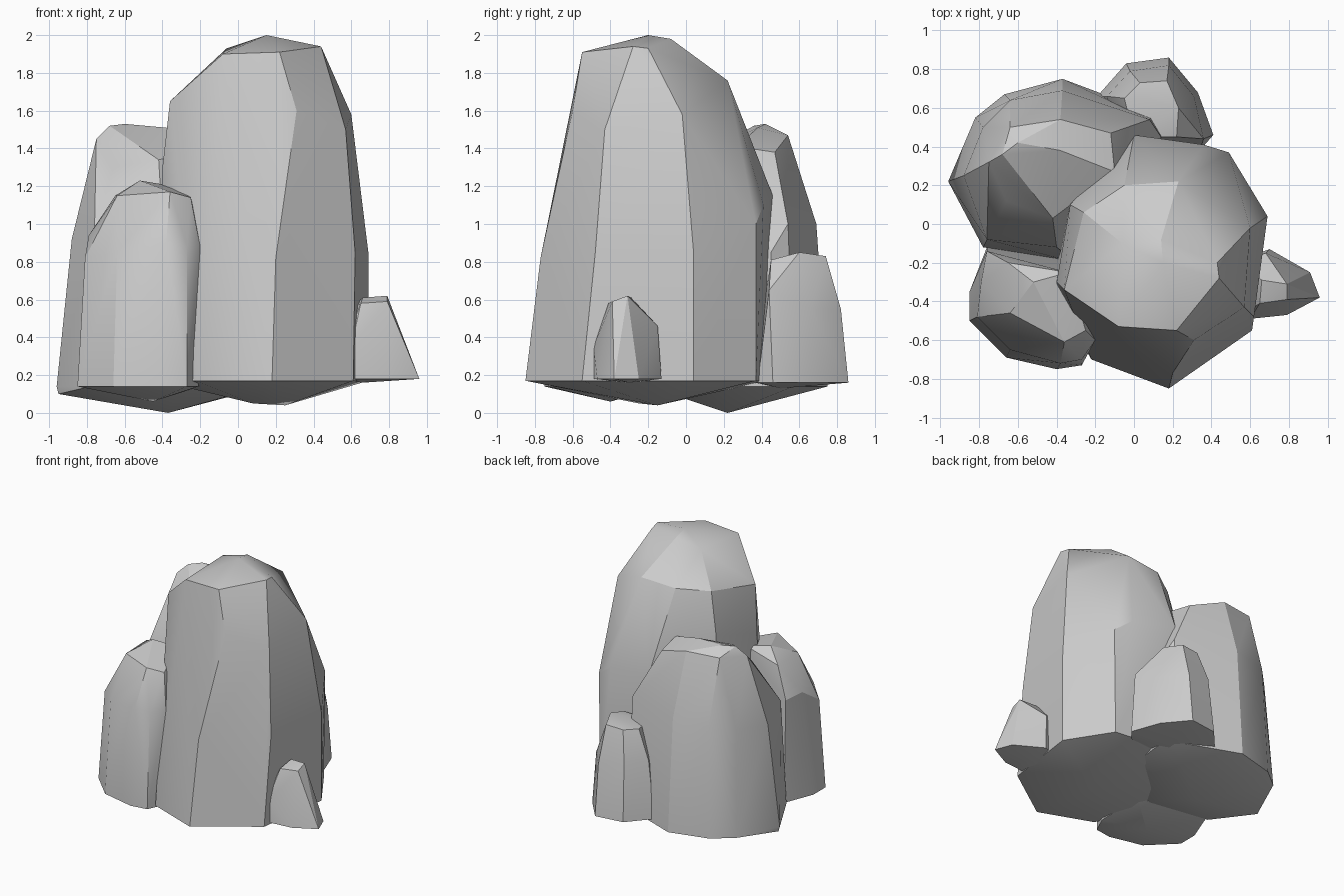
import bpy, bmesh
from math import radians


def rock(name, base_z, outline, belly, shoulder, crown):
    """Faceted boulder: hull of a ground outline, belly points under it, shoulder and crown corners."""
    bm = bmesh.new()
    for p in [(x, y, base_z) for x, y in outline] + belly + shoulder + crown:
        bm.verts.new(p)
    res = bmesh.ops.convex_hull(bm, input=bm.verts[:])
    junk = {v for v in res["geom_interior"] + res["geom_unused"]
            if isinstance(v, bmesh.types.BMVert)}
    bmesh.ops.delete(bm, geom=list(junk), context='VERTS')
    # merge nearly coplanar triangles into broad facets
    bmesh.ops.dissolve_limit(bm, angle_limit=radians(4), verts=bm.verts[:], edges=bm.edges[:])
    bmesh.ops.recalc_face_normals(bm, faces=bm.faces[:])
    me = bpy.data.meshes.new(name)
    bm.to_mesh(me)
    bm.free()
    ob = bpy.data.objects.new(name, me)
    bpy.context.collection.objects.link(ob)
    bpy.context.view_layer.objects.active = ob
    ob.select_set(True)
    bpy.ops.object.shade_smooth_by_angle(angle=radians(24))
    ob.select_set(False)


# Tall central rock
rock("main_rock", 0.17,
     [(0.18, -0.85), (0.61, -0.55), (0.69, 0.04), (0.48, 0.37), (0.0, 0.43),
      (-0.34, 0.15), (-0.42, -0.35), (-0.22, -0.70)],
     [(0.08, -0.25, 0.05), (0.25, -0.15, 0.04)],
     [(0.20, -0.77, 0.82), (0.62, -0.48, 0.85), (0.69, 0.04, 0.85), (0.49, 0.37, 1.0),
      (0.36, 0.41, 1.1), (0.0, 0.46, 1.15), (-0.33, 0.1, 1.4), (-0.40, -0.3, 1.3)],
     [(0.31, -0.60, 1.6), (0.57, -0.43, 1.5), (0.60, -0.02, 1.58), (0.23, 0.22, 1.76),
      (-0.05, 0.20, 1.74), (-0.26, 0.06, 1.72), (-0.36, -0.34, 1.65), (-0.08, -0.53, 1.90),
      (0.22, -0.55, 1.91), (0.44, -0.28, 1.94), (0.43, -0.2, 1.93), (0.15, -0.2, 2.0),
      (0.14, -0.08, 1.98), (-0.06, -0.1, 1.93)])

# Broad rock at back left
rock("back_left_rock", 0.14,
     [(-0.96, 0.22), (-0.78, -0.12), (-0.3, -0.2), (0.13, 0.2), (0.16, 0.45),
      (0.11, 0.57), (-0.37, 0.75), (-0.67, 0.67), (-0.82, 0.55)],
     [(-0.37, 0.22, 0.0), (-0.95, 0.22, 0.10)],
     [(-0.88, 0.25, 0.92), (-0.76, -0.08, 0.95), (-0.4, -0.12, 1.0), (0.14, 0.45, 0.85),
      (0.08, 0.54, 1.0), (-0.37, 0.69, 1.0), (-0.64, 0.64, 0.98), (-0.78, 0.5, 0.95)],
     [(-0.75, 0.32, 1.45), (-0.66, 0.12, 1.3), (-0.42, 0.03, 1.34), (-0.1, 0.27, 1.41),
      (-0.12, 0.47, 1.38), (-0.38, 0.54, 1.47), (-0.64, 0.5, 1.47), (-0.68, 0.36, 1.52),
      (-0.60, 0.42, 1.53), (-0.38, 0.38, 1.51)])

# Medium rock at front left
rock("front_left_rock", 0.14,
     [(-0.85, -0.35), (-0.85, -0.50), (-0.66, -0.69), (-0.40, -0.75), (-0.27, -0.73),
      (-0.21, -0.6), (-0.2, -0.2), (-0.76, -0.12)],
     [(-0.45, -0.4, 0.06)],
     [(-0.81, -0.48, 0.82), (-0.64, -0.65, 0.85), (-0.38, -0.72, 0.9), (-0.27, -0.70, 0.88),
      (-0.20, -0.60, 0.88), (-0.2, -0.25, 0.95), (-0.76, -0.14, 0.93), (-0.79, -0.3, 0.94)],
     [(-0.65, -0.2, 1.15), (-0.64, -0.46, 1.15), (-0.36, -0.61, 1.17), (-0.25, -0.55, 1.14),
      (-0.34, -0.25, 1.2), (-0.52, -0.3, 1.23)])

# Small rock at the back
rock("back_rock", 0.16,
     [(-0.19, 0.66), (-0.04, 0.83), (0.18, 0.86), (0.33, 0.68), (0.41, 0.46), (0.34, 0.38),
      (-0.1, 0.35)],
     [(0.1, 0.5, 0.13)],
     [(-0.14, 0.66, 0.6), (-0.02, 0.79, 0.6), (0.18, 0.82, 0.55), (0.31, 0.66, 0.55),
      (0.36, 0.44, 0.65)],
     [(-0.05, 0.65, 0.82), (0.03, 0.73, 0.82), (0.17, 0.74, 0.83), (0.23, 0.6, 0.85),
      (0.22, 0.45, 0.81), (0.0, 0.45, 0.8)])

# Small pointed rock at the right
rock("right_rock", 0.18,
     [(0.96, -0.38), (0.91, -0.25), (0.70, -0.13), (0.5, -0.2), (0.5, -0.5),
      (0.62, -0.49), (0.79, -0.47)],
     [(0.66, -0.3, 0.16)],
     [(0.60, -0.49, 0.35), (0.68, -0.15, 0.46), (0.55, -0.2, 0.5)],
     [(0.65, -0.41, 0.58), (0.79, -0.39, 0.59), (0.79, -0.31, 0.62), (0.66, -0.29, 0.61)])
